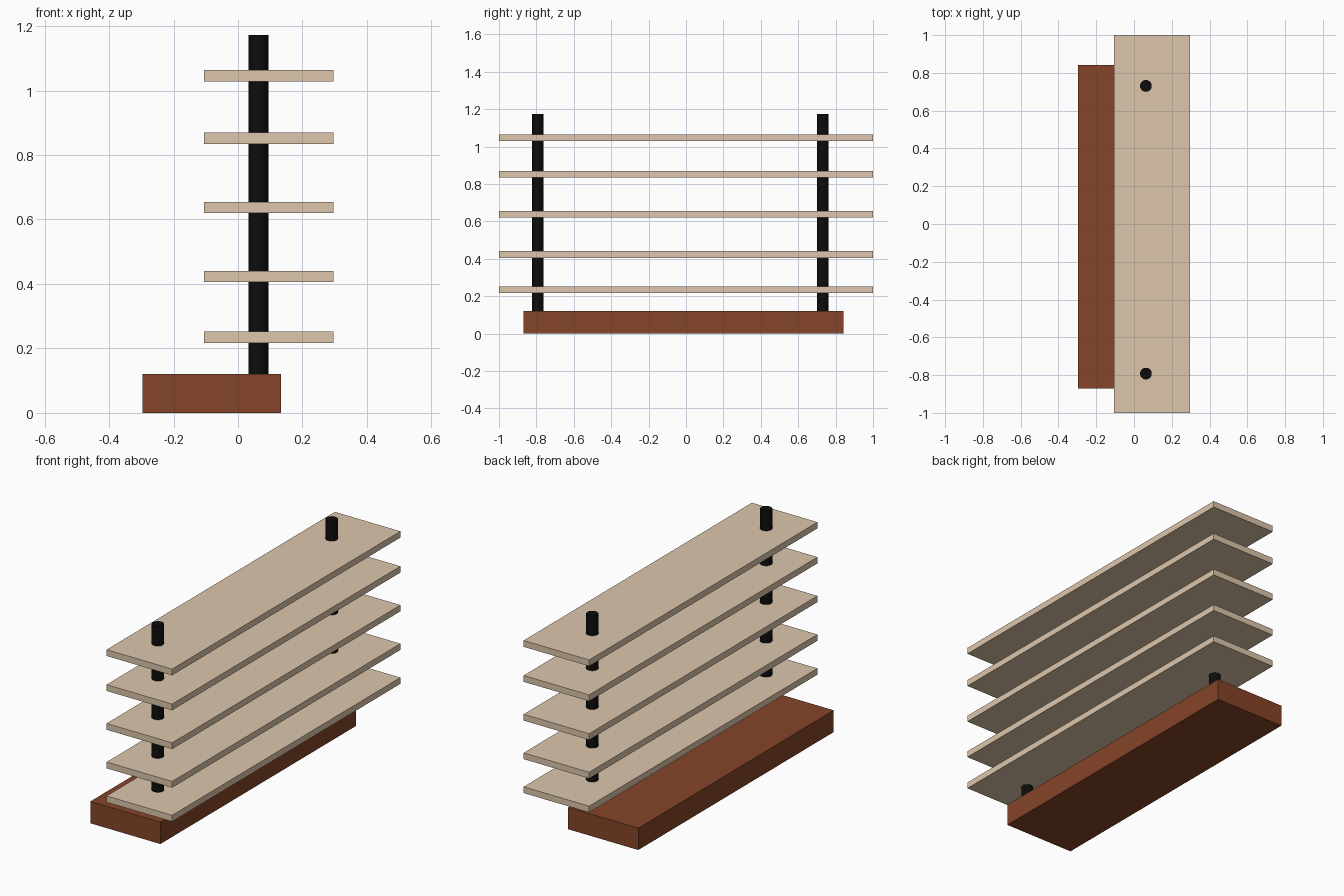
import bpy

if "Cube" in bpy.data.objects:
    bpy.data.objects.remove(bpy.data.objects["Cube"])


def material(name, rgb):
    mat = bpy.data.materials.new(name)
    mat.diffuse_color = (*rgb, 1.0)
    mat.use_nodes = True
    mat.node_tree.nodes["Principled BSDF"].inputs["Base Color"].default_value = mat.diffuse_color
    return mat


def box(name, x, y, z, mat):
    """Box from (min, max) ranges on each axis."""
    ranges = (x, y, z)
    bpy.ops.mesh.primitive_cube_add(size=1, location=[(a + b) / 2 for a, b in ranges])
    obj = bpy.context.object
    obj.name = name
    obj.scale = [b - a for a, b in ranges]
    bpy.ops.object.transform_apply(location=False, rotation=False, scale=True)
    obj.data.materials.append(mat)


def post(name, x, y, z, radius, mat):
    bpy.ops.mesh.primitive_cylinder_add(
        vertices=32, radius=radius, depth=z[1] - z[0], location=(x, y, (z[0] + z[1]) / 2))
    obj = bpy.context.object
    obj.name = name
    obj.data.materials.append(mat)
    bpy.ops.object.shade_smooth_by_angle()


dark_wood = material("dark_wood", (0.238, 0.058, 0.022))
light_wood = material("light_wood", (0.723, 0.565, 0.407))
black_metal = material("black_metal", (0.004, 0.004, 0.004))

# Heavy base block, offset behind the shelves
BASE_TOP = 0.121
box("base", (-0.297, 0.133), (-0.87, 0.842), (0, BASE_TOP), dark_wood)

# Two upright posts standing on the base
for side, y in (("front", -0.792), ("back", 0.731)):
    post(f"{side}_post", 0.063, y, (BASE_TOP - 0.001, 1.173), 0.031, black_metal)

# Five shelves threaded on the posts
for i, z in enumerate((0.235, 0.423, 0.637, 0.852, 1.046)):
    box(f"shelf_{i + 1}", (-0.106, 0.296), (-1, 1), (z - 0.0175, z + 0.0175), light_wood)
